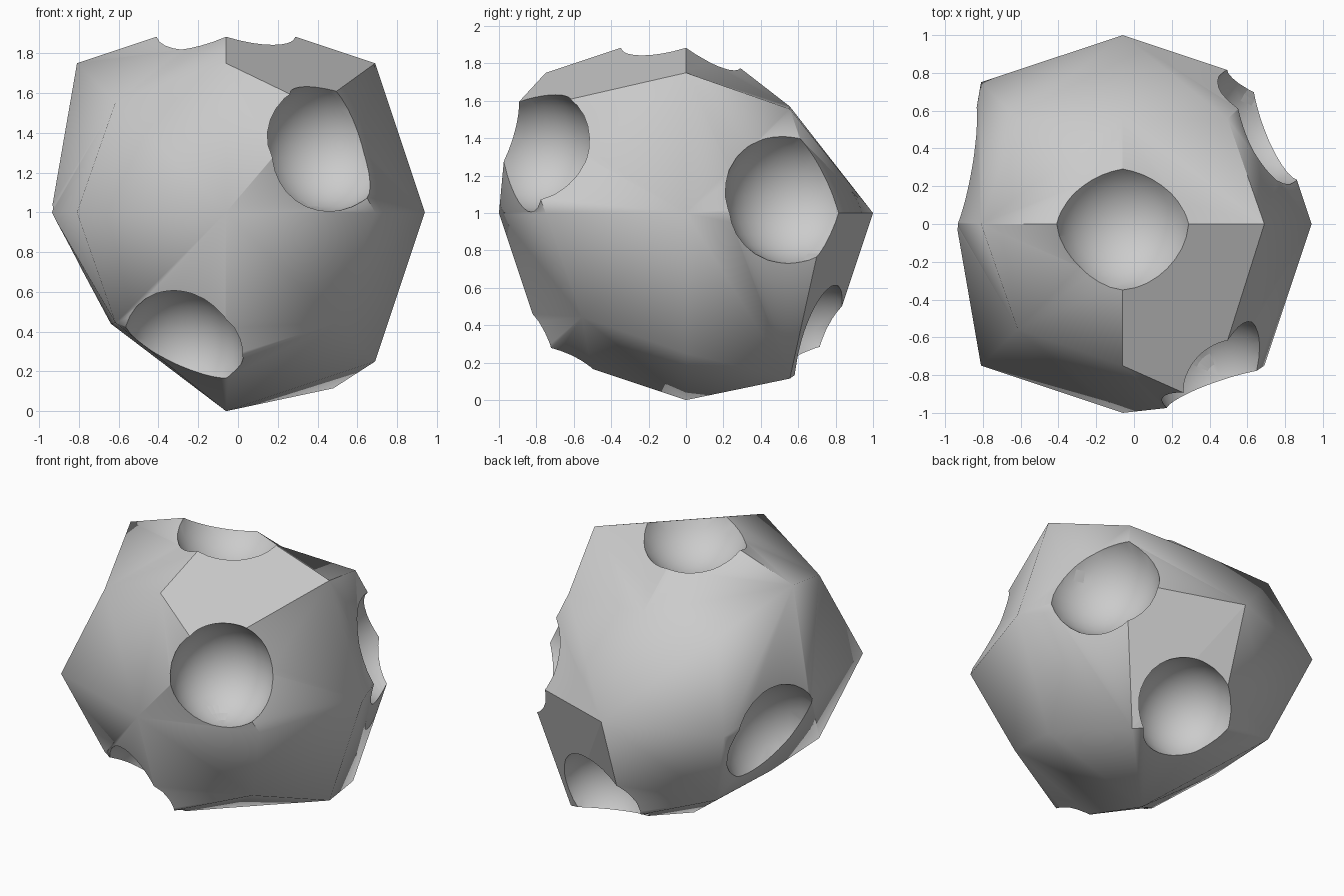
import bpy, bmesh, math
from mathutils import Vector

if "Cube" in bpy.data.objects:
    bpy.data.objects.remove(bpy.data.objects["Cube"])

CENTRE = Vector((-0.06, 0, 1))

# Rounded block: a once-subdivided cube, face centres / edges / corners pulled to a ball
RADII = {1: 1.0, 2: 0.75, 3: 0.556}
# Irregular points of the rock, keyed by their place on the cube
MOVED = {
    (-1, 0, 0): (-0.88, 0, 0),
    (0, 1, 1): (0, 0.555, 0.57),
    (-1, 0, -1): (-0.58, 0, -0.56),
    (1, -1, 1): (0.45, -0.95, 0.533),
    (1, 1, -1): (0.54, 0.555, -0.885),
}
# Quarters (face centre, corner) folded along the other diagonal
REFOLDED = [((-1, 0, 0), (-1, 1, 1)), ((0, 0, 1), (1, 1, 1)), ((0, 0, 1), (-1, 1, 1))]
# Two flat panels that stay unsmoothed
PANELS = [Vector((1, -1, 3)).normalized(), Vector((1, 3, -1)).normalized()]

bm = bmesh.new()
bmesh.ops.create_cube(bm, size=2)
bmesh.ops.subdivide_edges(bm, edges=bm.edges[:], cuts=1, use_grid_fill=True)
place_on_cube = {}
for v in bm.verts:
    key = tuple(round(c) for c in v.co)
    place_on_cube[v] = key
    rank = sum(abs(c) for c in key)
    v.co = Vector(MOVED.get(key, Vector(key) * RADII[rank])) + CENTRE
for f in bm.faces[:]:
    by_rank = sorted(f.verts, key=lambda v: sum(abs(c) for c in place_on_cube[v]))
    keys = [place_on_cube[v] for v in by_rank]
    if (keys[0], keys[3]) in REFOLDED:
        bmesh.utils.face_split(f, by_rank[1], by_rank[2])
    else:
        bmesh.utils.face_split(f, by_rank[0], by_rank[3])
bmesh.ops.recalc_face_normals(bm, faces=bm.faces[:])
mesh = bpy.data.meshes.new("cratered_rock")
bm.to_mesh(mesh)
bm.free()
rock = bpy.data.objects.new("cratered_rock", mesh)
bpy.context.collection.objects.link(rock)

# Round craters: direction from the centre, distance, radius
CRATERS = [
    ((0, 0, 1), 1.0, 0.37),
    ((0.515, -0.81, 0.34), 1.01, 0.333),
    ((0.81, 0.57, 0.09), 1.0, 0.37),
    ((-0.24, -0.70, -0.73), 1.0, 0.32),
    ((-0.92, 0.31, -0.19), 1.0, 0.395),
    ((0.22, 0.69, -0.69), 1.0, 0.325),
]
cutters = []
for direction, distance, radius in CRATERS:
    place = CENTRE + Vector(direction).normalized() * distance
    bpy.ops.mesh.primitive_uv_sphere_add(segments=32, ring_count=16,
                                         radius=radius, location=place)
    cutter = bpy.context.object
    cutter.name = "crater_cutter"
    cutter.hide_render = True
    cutters.append(cutter)
    cut = rock.modifiers.new("crater", 'BOOLEAN')
    cut.operation = 'DIFFERENCE'
    cut.solver = 'EXACT'
    cut.object = cutter

# Apply the cuts and smooth the broad faces, keeping crater rims crisp
bpy.ops.object.select_all(action='DESELECT')
bpy.context.view_layer.objects.active = rock
rock.select_set(True)
for name in [m.name for m in rock.modifiers]:
    bpy.ops.object.modifier_apply(modifier=name)
for cutter in cutters:
    bpy.data.objects.remove(cutter)
bpy.ops.object.shade_smooth_by_angle(angle=math.radians(58))
for poly in rock.data.polygons:
    outside = (poly.center - CENTRE).length > 0.8
    if outside and any(poly.normal.dot(n) > 0.98 for n in PANELS):
        poly.use_smooth = False
